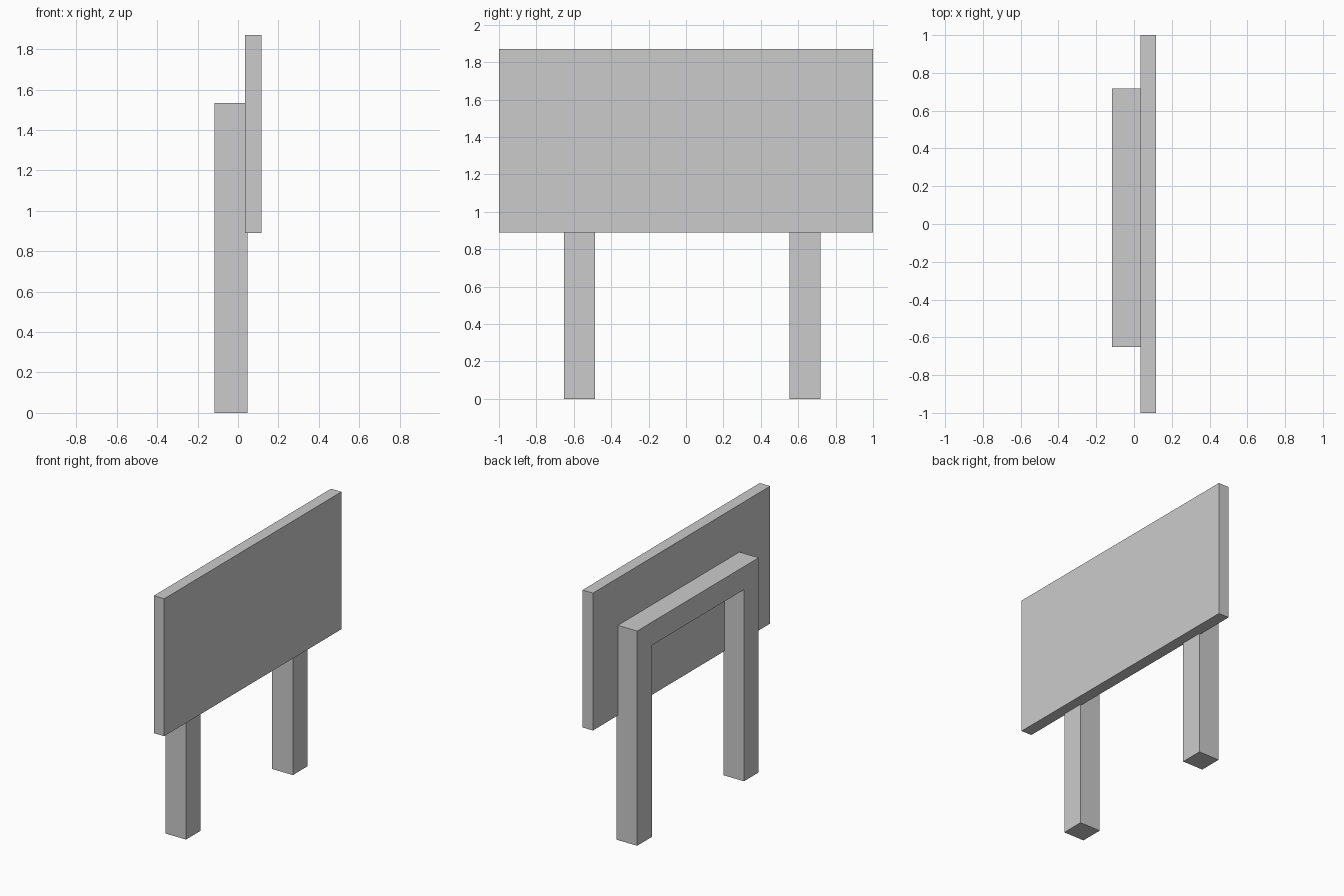
import bpy, bmesh

if "Cube" in bpy.data.objects:
    bpy.data.objects.remove(bpy.data.objects["Cube"])


def extrude_x(name, profile, x0, x1):
    """Extrude a closed (y, z) outline from x0 to x1."""
    bm = bmesh.new()
    face = bm.faces.new([bm.verts.new((x0, y, z)) for y, z in profile])
    result = bmesh.ops.extrude_face_region(bm, geom=[face])
    verts = [v for v in result["geom"] if isinstance(v, bmesh.types.BMVert)]
    bmesh.ops.translate(bm, verts=verts, vec=(x1 - x0, 0, 0))
    bmesh.ops.recalc_face_normals(bm, faces=bm.faces)
    mesh = bpy.data.meshes.new(name)
    bm.to_mesh(mesh)
    bm.free()
    obj = bpy.data.objects.new(name, mesh)
    bpy.context.collection.objects.link(obj)
    return obj


# Support frame: two posts joined by a crossbar, slightly off centre
y0, y1, top, beam = -0.652, 0.718, 1.533, 0.165
extrude_x("support_frame", [
    (y0, 0), (y0, top), (y1, top), (y1, 0),
    (y1 - beam, 0), (y1 - beam, top - beam),
    (y0 + beam, top - beam), (y0 + beam, 0),
], -0.117, 0.046)

# Sign board, slightly sunk into the frame
extrude_x("sign_board", [(-1, 0.89), (1, 0.89), (1, 1.871), (-1, 1.871)], 0.035, 0.117)
